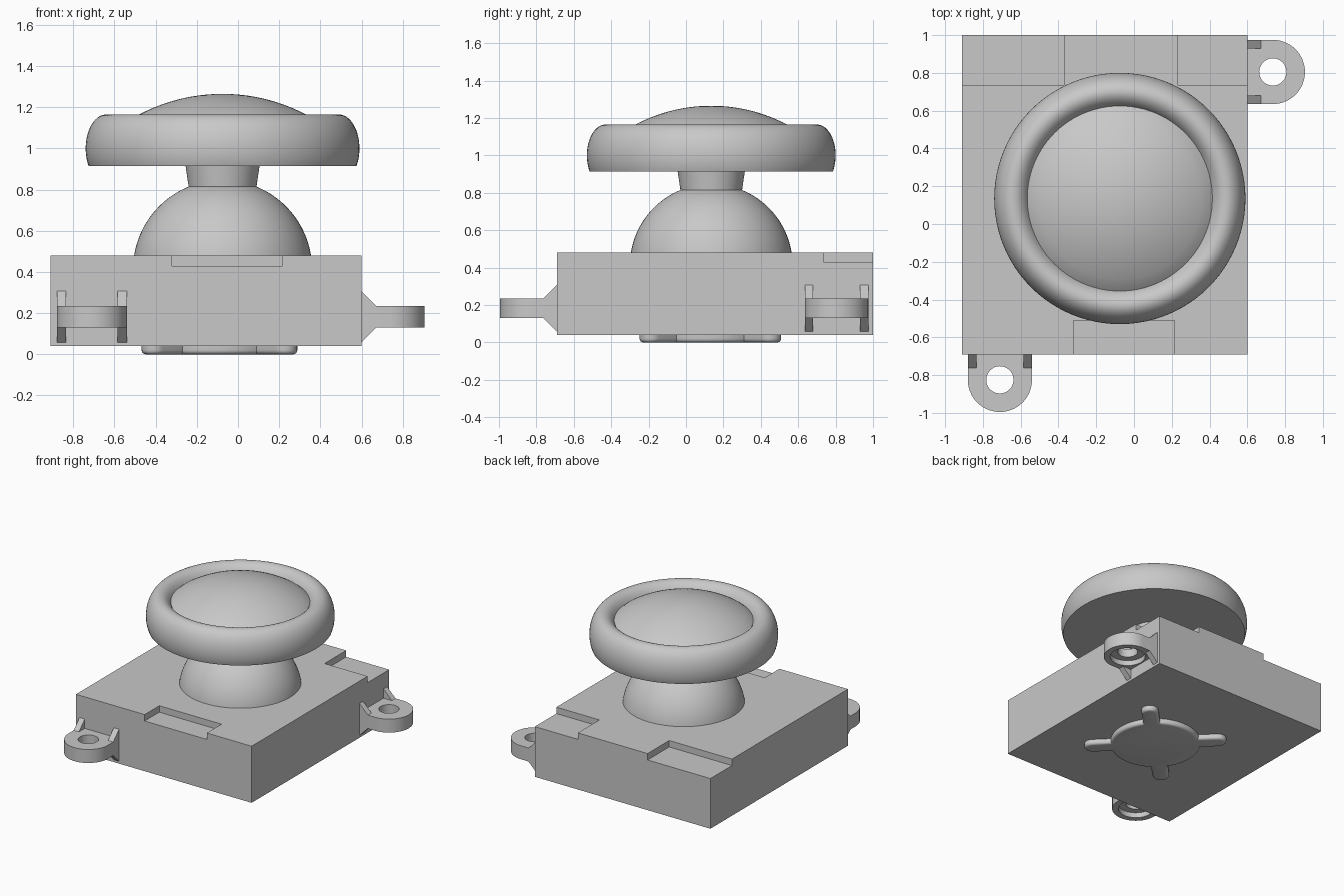
import bpy, bmesh
from math import pi, sin, cos, sqrt, asin, radians
from mathutils import Matrix, Vector

cube = bpy.data.objects.get("Cube")
if cube:
    bpy.data.objects.remove(cube, do_unlink=True)

grey = bpy.data.materials.new("plain_grey")
grey.use_nodes = True
grey.diffuse_color = (0.58, 0.58, 0.58, 1)
grey.node_tree.nodes["Principled BSDF"].inputs["Base Color"].default_value = grey.diffuse_color

AXIS = Vector((-0.075, 0.135, 0))


def finish(name, bm, matrix=Matrix()):
    bmesh.ops.recalc_face_normals(bm, faces=bm.faces)
    mesh = bpy.data.meshes.new(name)
    bm.to_mesh(mesh)
    bm.free()
    mesh.transform(matrix)
    mesh.materials.append(grey)
    ob = bpy.data.objects.new(name, mesh)
    bpy.context.collection.objects.link(ob)
    return ob


def activate(ob):
    bpy.ops.object.select_all(action='DESELECT')
    ob.select_set(True)
    bpy.context.view_layer.objects.active = ob


def smooth(ob, angle=30):
    activate(ob)
    bpy.ops.object.shade_smooth_by_angle(angle=radians(angle))


def cut(ob, cutter):
    mod = ob.modifiers.new("cut", 'BOOLEAN')
    mod.operation = 'DIFFERENCE'
    mod.solver = 'EXACT'
    mod.object = cutter
    activate(ob)
    bpy.ops.object.modifier_apply(modifier=mod.name)
    bpy.data.objects.remove(cutter, do_unlink=True)


def box(name, lo, hi):
    bm = bmesh.new()
    bmesh.ops.create_cube(bm, size=1)
    for v in bm.verts:
        v.co = [a + (b - a) * (c + 0.5) for a, b, c in zip(lo, hi, v.co)]
    return finish(name, bm)


def prism_mesh(points, offset):
    """Closed outline pushed along a vector."""
    bm = bmesh.new()
    face = bm.faces.new([bm.verts.new(p) for p in points])
    out = bmesh.ops.extrude_face_region(bm, geom=[face], use_keep_orig=True)
    bmesh.ops.translate(bm, vec=offset,
                        verts=[g for g in out["geom"] if isinstance(g, bmesh.types.BMVert)])
    return bm


def lathe(name, profile, steps=96):
    bm = bmesh.new()
    verts = [bm.verts.new((r, 0, z)) for r, z in profile]
    edges = [bm.edges.new(pair) for pair in zip(verts, verts[1:])]
    bmesh.ops.spin(bm, geom=verts + edges, cent=(0, 0, 0), axis=(0, 0, 1),
                   angle=2 * pi, steps=steps, use_duplicate=False)
    bmesh.ops.remove_doubles(bm, verts=bm.verts, dist=1e-4)
    ob = finish(name, bm, Matrix.Translation(AXIS))
    smooth(ob)
    return ob


# housing with three shallow steps in its top
housing = box("housing", (-0.91, -0.69, 0.04), (0.60, 1.0, 0.48))
for lo, hi in (((-0.32, -0.8), (0.215, -0.51)),
               ((-1.0, 0.735), (-0.37, 1.1)),
               ((0.23, 0.735), (0.7, 1.1))):
    cut(housing, box("step_cutter", (*lo, 0.43), (*hi, 0.6)))

# pivot ball, cut flat at the neck
BALL_Z, BALL_R = 0.412, 0.435
low, high = asin(0.06 / BALL_R), asin(0.403 / BALL_R)
arc = [low + (high - low) * i / 20 for i in range(21)]
lathe("pivot_ball", [(0, BALL_Z + 0.06)]
      + [(BALL_R * cos(a), BALL_Z + BALL_R * sin(a)) for a in arc]
      + [(0, 0.815)])

# flared neck
lathe("neck", [(0, 0.80), (0.163, 0.80), (0.165, 0.815), (0.18, 0.918), (0, 0.918)])

# thumb cap: rounded rim with a domed centre
RIM_R, RIM_Z, RIM_W, RIM_H = 0.565, 1.0, 0.10, 0.165
start, end = asin(-0.085 / RIM_H), pi - asin(sqrt(1 - 0.75 ** 2))
rim = [start + (end - start) * i / 32 for i in range(33)]
DOME_R, DOME_TOP = 0.87, 1.265
dome = [0.49 * (1 - i / 16) for i in range(1, 17)]
lathe("thumb_cap", [(0, 0.915)]
      + [(RIM_R + RIM_W * cos(a), RIM_Z + RIM_H * sin(a)) for a in rim]
      + [(r, DOME_TOP - DOME_R + sqrt(DOME_R ** 2 - r * r)) for r in dome])

# underside boss: disc with four diagonal rounded arms
DISC_R, ARM_W, ARM_L = 0.32, 0.06, 0.51
join = asin(ARM_W / DISC_R)
outline = []
for k in range(4):
    turn = Matrix.Rotation(pi / 4 + k * pi / 2, 3, 'Z')
    for i in range(13):
        a = -pi / 2 + pi * i / 12
        outline.append(turn @ Vector((ARM_L - ARM_W + ARM_W * cos(a), ARM_W * sin(a), 0)))
    for i in range(17):
        a = join + (pi / 2 - 2 * join) * i / 16
        outline.append(turn @ Vector((DISC_R * cos(a), DISC_R * sin(a), 0)))
bm = prism_mesh(outline, (0, 0, 0.045))
bmesh.ops.bevel(bm, geom=[e for e in bm.edges if all(v.co.z < 0.001 for v in e.verts)],
                offset=0.02, segments=4, profile=0.5, affect='EDGES')
smooth(finish("underside_boss", bm, Matrix.Translation((-0.09, 0.13, 0))))


# mounting lugs with screw hole, counterbore and gussets
LUG_R, LUG_OUT, LUG_LOW, LUG_HIGH = 0.17, 0.135, 0.13, 0.235


def round_cutter(radius, lo, hi, matrix):
    ring = [(radius * cos(2 * pi * i / 48), radius * sin(2 * pi * i / 48) - LUG_OUT, lo)
            for i in range(48)]
    return finish("hole_cutter", prism_mesh(ring, (0, 0, hi - lo)), matrix)


def lug(side, matrix):
    shape = [(LUG_R, 0.01, LUG_LOW), (-LUG_R, 0.01, LUG_LOW)]
    shape += [(-LUG_R * cos(pi * i / 32), -LUG_OUT - LUG_R * sin(pi * i / 32), LUG_LOW)
              for i in range(33)]
    plate = finish(side + "_lug", prism_mesh(shape, (0, 0, LUG_HIGH - LUG_LOW)), matrix)
    cut(plate, round_cutter(0.072, 0, 0.4, matrix))
    cut(plate, round_cutter(0.125, 0, LUG_LOW + 0.04, matrix))
    smooth(plate)
    for x in (-LUG_R, LUG_R - 0.045):
        for level, tip in ((LUG_HIGH, 0.307), (LUG_LOW, 0.058)):
            tri = [(x, 0, level), (x, -0.072, level), (x, 0, tip)]
            finish(side + "_lug_gusset", prism_mesh(tri, (0.045, 0, 0)), matrix)


lug("front", Matrix.Translation((-0.71, -0.69, 0)))
lug("left", Matrix.Translation((0.60, 0.805, 0)) @ Matrix.Rotation(pi / 2, 4, 'Z'))
